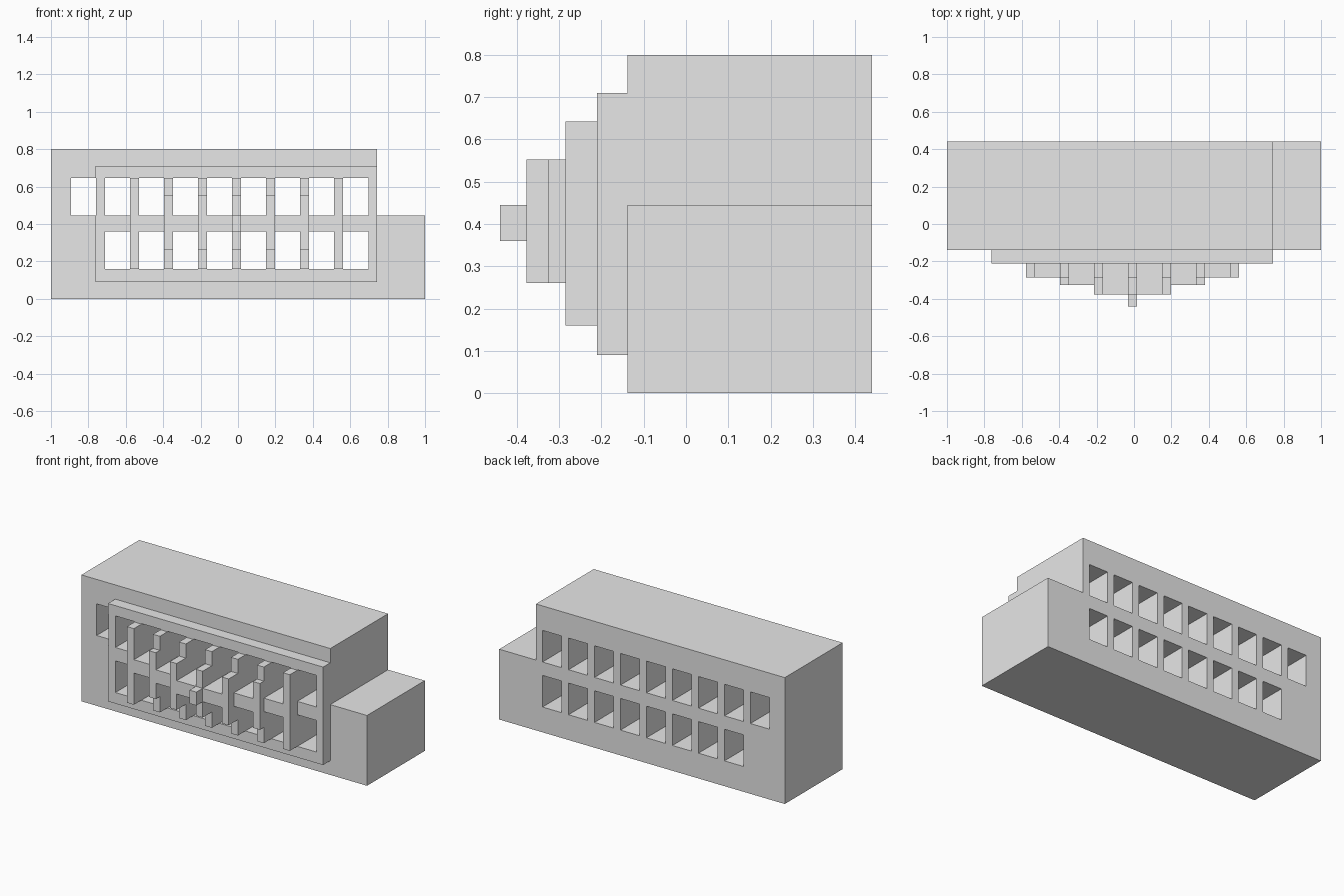
import bpy
import bmesh
from mathutils import Vector

default = bpy.data.objects.get("Cube")
if default:
    bpy.data.objects.remove(default, do_unlink=True)

GREY = (0.8, 0.8, 0.8, 1.0)
concrete = bpy.data.materials.new("pale_grey")
concrete.use_nodes = True
concrete.diffuse_color = GREY
concrete.node_tree.nodes["Principled BSDF"].inputs["Base Color"].default_value = GREY

# Shared layout
PITCH, CENTRE, FIN_W, GAP_W = 0.182, -0.0075, 0.048, 0.134
FACE = -0.21                      # front of the window panel
UPPER, LOWER = (0.445, 0.645), (0.16, 0.36)
FRONTS = [-0.285, -0.325, -0.377, -0.44]   # stepped projections


def add_prism(bm, profile, axis, low, high):
    """Extrude a 2D profile along one axis; it lies on the other two axes."""
    def place(point, depth):
        coords = list(point)
        coords.insert("xyz".index(axis), depth)
        return Vector(coords)
    bottom = [bm.verts.new(place(p, low)) for p in profile]
    top = [bm.verts.new(place(p, high)) for p in profile]
    bm.faces.new(bottom)
    bm.faces.new(top[::-1])
    for i in range(len(profile)):
        j = (i + 1) % len(profile)
        bm.faces.new((bottom[j], bottom[i], top[i], top[j]))


def add_box(bm, xs, ys, zs):
    rect = [(xs[0], zs[0]), (xs[1], zs[0]), (xs[1], zs[1]), (xs[0], zs[1])]
    add_prism(bm, rect, "y", *ys)


def finish(bm, name):
    bmesh.ops.recalc_face_normals(bm, faces=bm.faces)
    mesh = bpy.data.meshes.new(name)
    bm.to_mesh(mesh)
    bm.free()
    mesh.materials.append(concrete)
    obj = bpy.data.objects.new(name, mesh)
    bpy.context.collection.objects.link(obj)
    return obj


# Main block: tall body with a low wing
bm = bmesh.new()
outline = [(-1, 0), (1, 0), (1, 0.445), (0.743, 0.445), (0.743, 0.8), (-1, 0.8)]
add_prism(bm, outline, "y", -0.138, 0.44)
body = finish(bm, "building_body")

# Raised panel on the front
bm = bmesh.new()
add_box(bm, (-0.763, 0.743), (FACE, -0.138), (0.09, 0.71))
panel = finish(bm, "window_panel")

# Window openings run right through; the upper row has one extra
bm = bmesh.new()
for row, first in ((UPPER, -4.5), (LOWER, -3.5)):
    for i in range(int(4.5 - first)):
        x = CENTRE + (first + i) * PITCH
        add_box(bm, (x - GAP_W / 2, x + GAP_W / 2), (-0.6, 0.6), row)
cutter = finish(bm, "window_cutter")
cutter.hide_render = True

for target in (body, panel):
    cut = target.modifiers.new("windows", "BOOLEAN")
    cut.operation, cut.solver, cut.object = "DIFFERENCE", "EXACT", cutter
    bpy.context.view_layer.objects.active = target
    bpy.ops.object.modifier_apply(modifier=cut.name)
bpy.data.objects.remove(cutter, do_unlink=True)


# Vertical fins, projecting further towards the middle
SPANS = [(0.16, 0.642), (0.26, 0.553), (0.26, 0.553), (0.36, 0.445)]
for k in range(-3, 4):
    steps = 4 - abs(k)
    lower, upper, back = [], [], FACE
    for front, (low, high) in zip(FRONTS[:steps], SPANS):
        lower += [(back, low), (front, low)]
        upper += [(back, high), (front, high)]
        back = front
    # merge steps that share the same height
    profile = [p for p in lower + upper[::-1]]
    profile = [p for i, p in enumerate(profile) if p != profile[i - 1]]
    x = CENTRE + k * PITCH
    bm = bmesh.new()
    add_prism(bm, profile, "x", x - FIN_W / 2, x + FIN_W / 2)
    finish(bm, f"window_fin_{k + 4}")

# Stepped horizontal bar between the two rows
left, right, back = [], [], FACE
for n, front in enumerate(FRONTS[:3]):
    half = (3 - n) * PITCH + FIN_W / 2
    left += [(CENTRE - half, back), (CENTRE - half, front)]
    right += [(CENTRE + half, back), (CENTRE + half, front)]
    back = front
bm = bmesh.new()
add_prism(bm, left + right[::-1], "z", LOWER[1], UPPER[0])
finish(bm, "stepped_bar")
